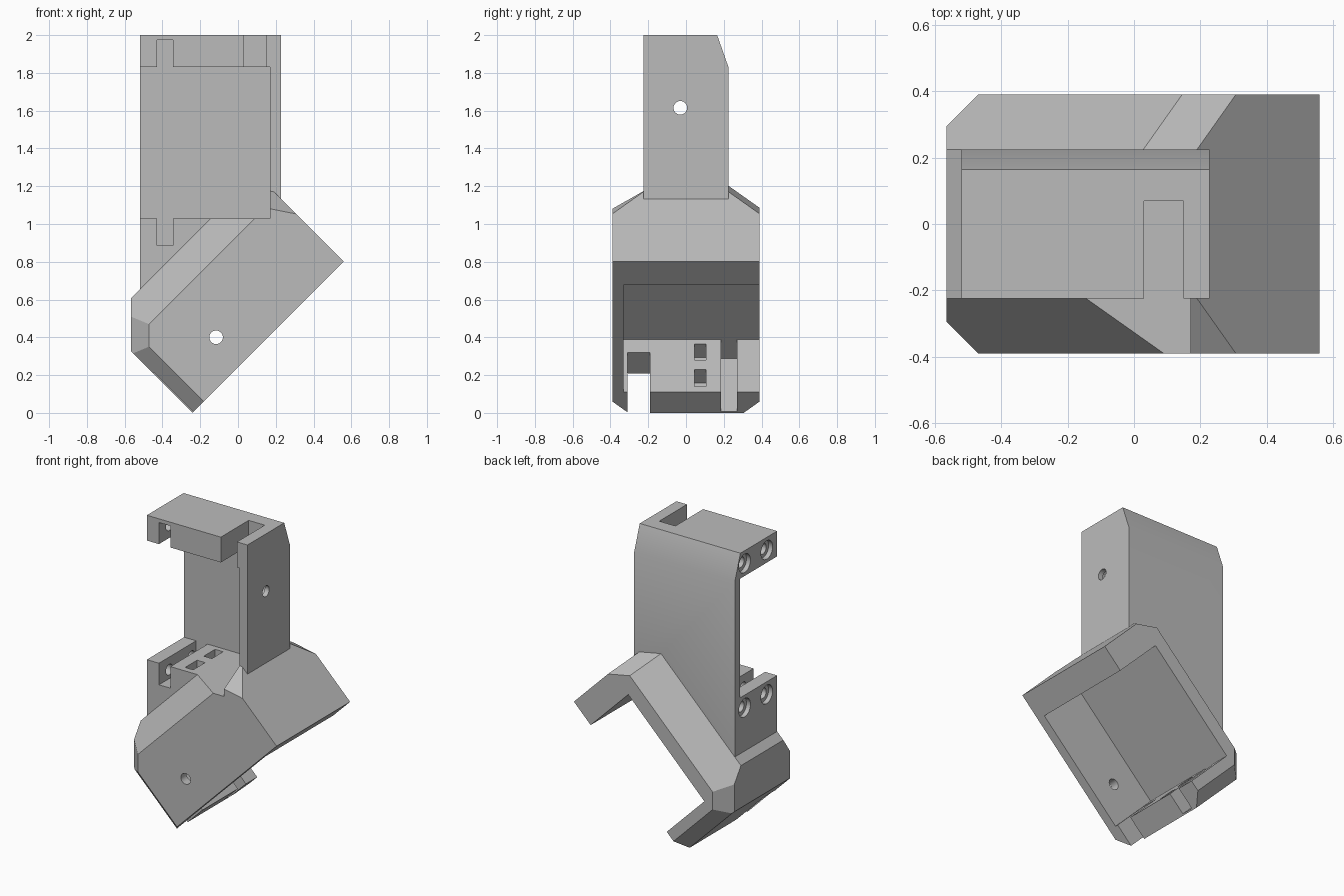
import bpy, bmesh
from math import pi, radians
from mathutils import Matrix, Vector

cube = bpy.data.objects.get("Cube")
if cube:
    bpy.data.objects.remove(cube, do_unlink=True)

grey = bpy.data.materials.new("matte grey")
grey.use_nodes = True
colour = (0.5, 0.5, 0.5, 1)
grey.diffuse_color = colour
grey.node_tree.nodes["Principled BSDF"].inputs["Base Color"].default_value = colour


def make_object(name, bm, frame):
    bm.transform(frame)
    bmesh.ops.recalc_face_normals(bm, faces=bm.faces)
    mesh = bpy.data.meshes.new(name)
    bm.to_mesh(mesh)
    bm.free()
    mesh.materials.append(grey)
    ob = bpy.data.objects.new(name, mesh)
    bpy.context.collection.objects.link(ob)
    return ob


def box(name, xs, ys, zs, frame=Matrix(), cuts=()):
    """Box between limits, trimmed by (outward normal, point) planes."""
    bm = bmesh.new()
    bmesh.ops.create_cube(bm, size=1)
    for v in bm.verts:
        v.co = Vector([lim[0] if c < 0 else lim[1] for c, lim in zip(v.co, (xs, ys, zs))])
    for normal, point in cuts:
        geom = bm.verts[:] + bm.edges[:] + bm.faces[:]
        res = bmesh.ops.bisect_plane(bm, geom=geom, plane_co=point, plane_no=normal,
                                     clear_outer=True)
        edges = [e for e in bm.edges if e.is_boundary]
        if edges:
            bmesh.ops.holes_fill(bm, edges=edges)
    return make_object(name, bm, frame)


def rod(name, x0, x1, y, z, radius, frame):
    """Cylinder running along x."""
    bm = bmesh.new()
    place = Matrix.Translation(((x0 + x1) / 2, y, z)) @ Matrix.Rotation(pi / 2, 4, 'Y')
    bmesh.ops.create_cone(bm, cap_ends=True, segments=32, radius1=radius, radius2=radius,
                          depth=x1 - x0, matrix=place)
    return make_object(name, bm, frame)


def combine(target, other, operation):
    mod = target.modifiers.new(operation, 'BOOLEAN')
    mod.operation = operation
    mod.solver = 'EXACT'
    mod.object = other
    other.hide_render = True
    bpy.context.view_layer.objects.active = target
    bpy.ops.object.modifier_apply(modifier=mod.name)
    bpy.data.objects.remove(other, do_unlink=True)


# Frames: along and across the tilted lower bracket
r = 0.5 ** 0.5
along, out = Vector((r, 0, r)), Vector((r, 0, -r))
tilted = Matrix(((0, r, r), (1, 0, 0), (0, r, -r))).to_4x4()
lower_origin = Vector((0, -0.16, 0)) - 0.395 * -1 * -out + 1.816 * along
lower_frame = Matrix.Translation(lower_origin) @ Matrix((
    (0, -r, -r), (-1, 0, 0), (0, r, -r))).to_4x4()

# Lower body: tilted block with bevelled back and ends
planes = [((0, -1, -1), (0, 0.03, -0.83))]
for s in (-1, 1):
    planes += [((s, -r, -r), (s * 0.295, 0.03, -0.83)),
               ((s, -1, 0), (s * 0.305, -0.17, 0)),
               ((s, 0, -1), (s * 0.225, 0, -0.83)),
               ((s * 0.092, 0.137, -0.092), (s * 0.225, 0.87, -0.83))]
bracket = box("double_bracket", (-0.39, 0.39), (-0.17, 0.962), (-0.83, -0.17), tilted, planes)

# Upper body: upright block, bevelled at the top of its back
upper = box("upper_body", (-0.52, 0.228), (-0.225, 0.225), (0.3, 2),
            cuts=[((0, 0.17, 0.06), (0, 0.225, 1.83)), ((1, 0, -1), (0, 0, 0.849))])
combine(bracket, upper, 'UNION')

# Identical cutouts for both brackets
for frame in (Matrix(), lower_frame):
    cutters = [
        box("cavity", (-1, 0.17), (-1, 0.17), (1.03, 1.83), frame),
        box("cable_slot", (0.03, 0.15), (-1, 0.07), (1.8, 2.4), frame),
        rod("wall_hole", 0.1, 0.4, -0.03, 1.615, 0.036, frame),
        rod("wall_recess", 0.1, 0.195, -0.03, 1.615, 0.055, frame),
        box("lower_nut_slot", (-0.43, -0.345), (-1, 0.17), (0.885, 1.1), frame),
        box("upper_nut_slot", (-0.43, -0.345), (-1, 0.17), (1.8, 1.975), frame)]
    for y0, y1 in ((-0.183, -0.056), (0.015, 0.135)):
        for z0, z1 in ((0.93, 1.1), (1.75, 1.93)):
            cutters.append(box("tie_hole", (-0.265, -0.205), (y0, y1), (z0, z1), frame))
    for y in (-0.115, 0.12):
        for z in (0.945, 1.915):
            cutters.append(rod("screw_hole", -0.9, -0.3, y, z, 0.036, frame))
            cutters.append(rod("screw_recess", -0.9, -0.49, y, z, 0.062, frame))
    for cutter in cutters:
        combine(bracket, cutter, 'DIFFERENCE')

bpy.ops.object.select_all(action='DESELECT')
bracket.select_set(True)
bpy.context.view_layer.objects.active = bracket
bpy.ops.object.shade_smooth_by_angle(angle=radians(25))
